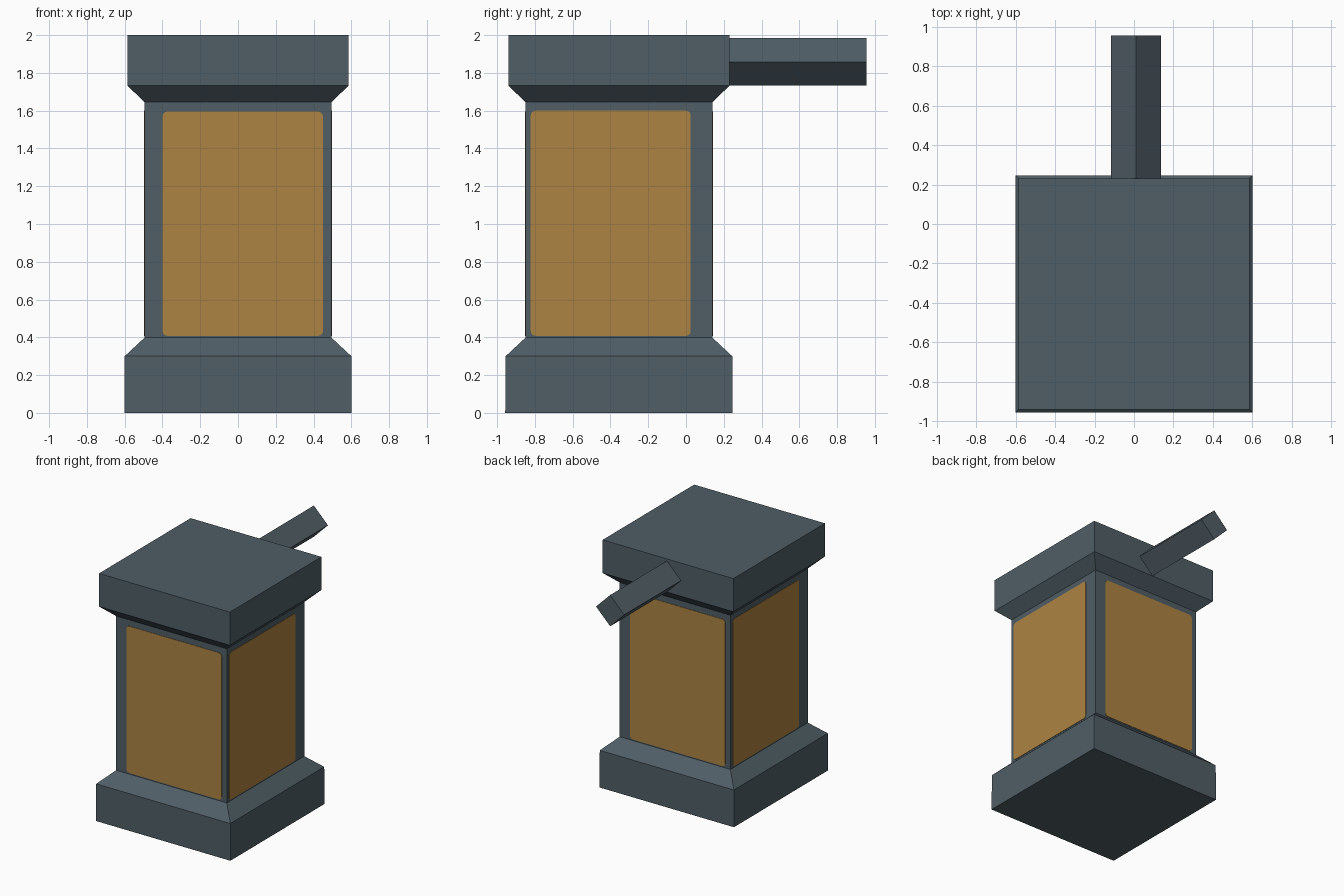
import bpy, bmesh, math
from mathutils import Vector, Matrix

if "Cube" in bpy.data.objects:
    bpy.data.objects.remove(bpy.data.objects["Cube"])

CY = -0.355      # pillar axis in y
HALF = 0.495     # half width of the shaft


def material(name, rgb):
    m = bpy.data.materials.new(name)
    m.diffuse_color = (*rgb, 1)
    m.use_nodes = True
    m.node_tree.nodes["Principled BSDF"].inputs["Base Color"].default_value = m.diffuse_color
    return m


slate = material("slate_grey", (0.080, 0.112, 0.133))
amber = material("amber_panel", (0.423, 0.231, 0.054))


def finish(bm, name, mat):
    bmesh.ops.recalc_face_normals(bm, faces=bm.faces)
    me = bpy.data.meshes.new(name)
    bm.to_mesh(me)
    bm.free()
    me.materials.append(mat)
    ob = bpy.data.objects.new(name, me)
    bpy.context.collection.objects.link(ob)
    return ob


def loft(bm, rings):
    """Skin equal-length vertex loops and cap both ends."""
    loops = [[bm.verts.new(p) for p in ring] for ring in rings]
    n = len(loops[0])
    for a, b in zip(loops, loops[1:]):
        for i in range(n):
            j = (i + 1) % n
            bm.faces.new((a[i], a[j], b[j], b[i]))
    bm.faces.new(loops[0])
    bm.faces.new(loops[-1])


# Square pillar: plinth, sloped shoulder, shaft, flared cap
profile = [(0.602, 0), (0.6, 0.30), (HALF, 0.398), (HALF, 1.645),
           (0.585, 1.732), (0.585, 2.0)]
corners = [(-1, -1), (1, -1), (1, 1), (-1, 1)]
bm = bmesh.new()
loft(bm, [[(x * r, CY + y * r, z) for x, y in corners] for r, z in profile])
finish(bm, "pillar", slate)

# Beam with a diamond cross-section sticking out of the back of the cap
bm = bmesh.new()
section = [(0.01 + 0.126 * math.cos(a), 1.858 + 0.126 * math.sin(a))
           for a in (i * math.pi / 2 for i in range(4))]
loft(bm, [[(x, y, z) for x, z in section] for y in (0.22, 0.955)])
finish(bm, "beam", slate)


def panel(name, angle, u0, u1, z0=0.408, z1=1.595, r=0.025):
    """Thin rounded plate on the front face, turned about the pillar axis."""
    outline = []
    for k, (u, z) in enumerate([(u1 - r, z1 - r), (u0 + r, z1 - r),
                                (u0 + r, z0 + r), (u1 - r, z0 + r)]):
        for s in range(4):
            a = math.pi / 2 * (k + s / 3)
            outline.append((u + r * math.cos(a), z + r * math.sin(a)))
    turn = Matrix.Translation((0, CY, 0)) @ Matrix.Rotation(angle, 4, 'Z')
    bm = bmesh.new()
    loft(bm, [[turn @ Vector((u, d, z)) for u, z in outline]
              for d in (-HALF + 0.001, -HALF - 0.003)])
    finish(bm, name, amber)


# Amber panels, set slightly off centre on each side
panel("front_panel", 0, -0.40, 0.45)
panel("right_panel", math.pi / 2, -0.467, 0.38, z1=1.60)
panel("back_panel", math.pi, -0.40, 0.45)
panel("left_panel", -math.pi / 2, -0.467, 0.38, z1=1.60)
